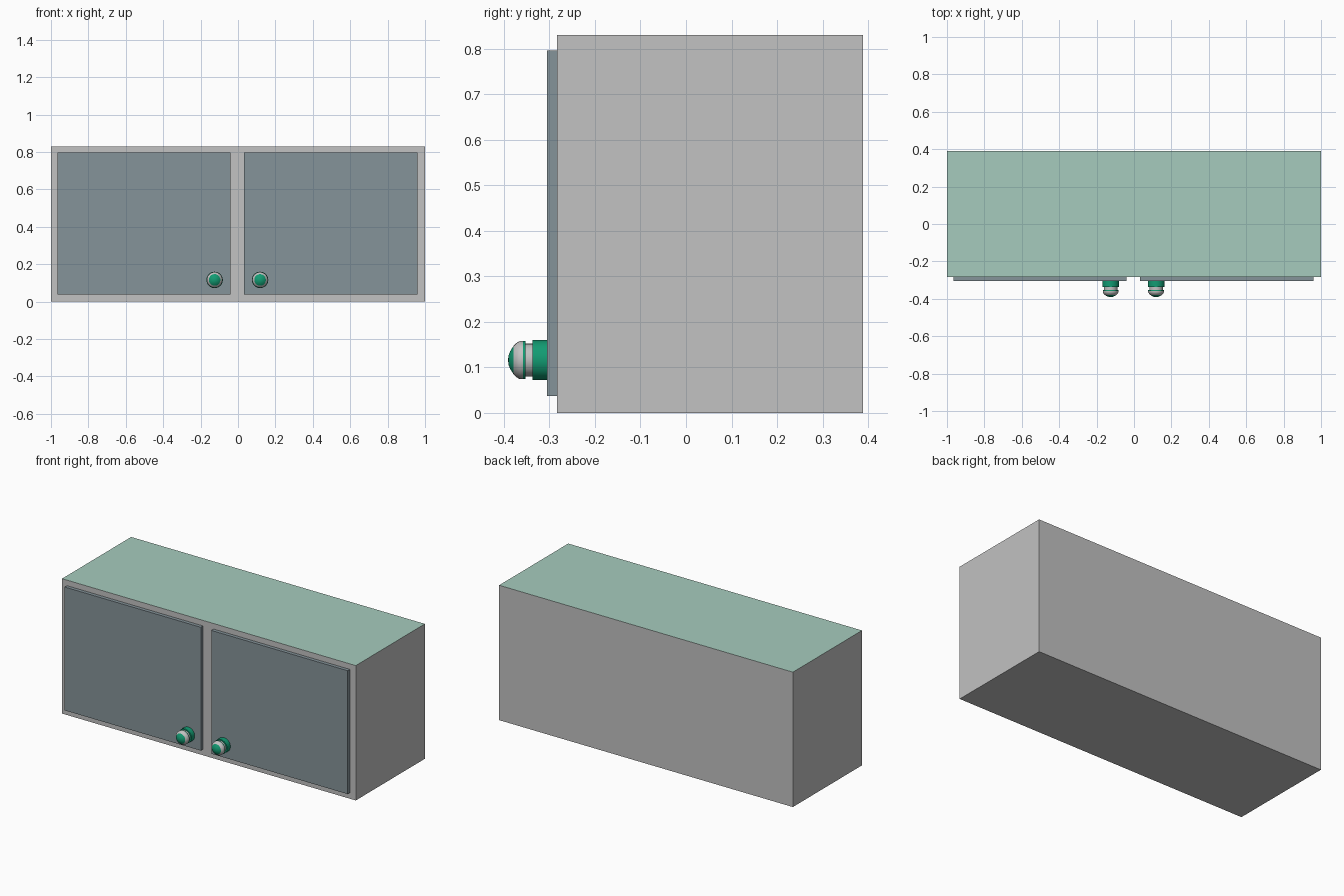
import bpy, bmesh, math

if "Cube" in bpy.data.objects:
    bpy.data.objects.remove(bpy.data.objects["Cube"])


def material(name, rgb):
    m = bpy.data.materials.new(name)
    m.diffuse_color = (*rgb, 1)
    m.use_nodes = True
    m.node_tree.nodes["Principled BSDF"].inputs["Base Color"].default_value = m.diffuse_color
    return m


grey = material("light_grey", (0.54, 0.54, 0.54))
pale_green = material("pale_green", (0.38, 0.60, 0.51))
slate = material("slate_blue", (0.235, 0.295, 0.32))
green = material("bright_green", (0.006, 0.33, 0.17))


def finish(name, bm, mats):
    bmesh.ops.recalc_face_normals(bm, faces=bm.faces)
    me = bpy.data.meshes.new(name)
    bm.to_mesh(me)
    bm.free()
    for m in mats:
        me.materials.append(m)
    ob = bpy.data.objects.new(name, me)
    bpy.context.collection.objects.link(ob)
    return ob


def box(name, lo, hi, mats):
    bm = bmesh.new()
    bmesh.ops.create_cube(bm, size=1)
    for v in bm.verts:
        v.co = [(a + b) / 2 + c * (b - a) for a, b, c in zip(lo, hi, v.co)]
    return finish(name, bm, mats)


# Knob profile: radius, y, colour of the band leading to the next point
PROFILE = [
    (0.0, -0.304, 0), (0.044, -0.304, 0), (0.044, -0.337, 0), (0.036, -0.337, 1),
    (0.036, -0.353, 0), (0.042, -0.353, 0), (0.042, -0.358, 1), (0.042, -0.365, 1),
    (0.038, -0.372, 1), (0.031, -0.379, 0), (0.020, -0.386, 0), (0.010, -0.390, 0),
    (0.0, -0.391, 0),
]


def knob(name, x, z, sides=32):
    bm = bmesh.new()
    rings = []
    for r, y, _ in PROFILE:
        n = sides if r else 1
        rings.append([bm.verts.new((x + r * math.cos(2 * math.pi * i / sides), y,
                                    z + r * math.sin(2 * math.pi * i / sides)))
                      for i in range(n)])
    for a, b, (_, _, col) in zip(rings, rings[1:], PROFILE):
        for i in range(sides):
            j = (i + 1) % sides
            loop = [a[i % len(a)], a[j % len(a)], b[j % len(b)], b[i % len(b)]]
            f = bm.faces.new(list(dict.fromkeys(loop)))
            f.material_index = col
    ob = finish(name, bm, [green, grey])
    bpy.ops.object.select_all(action='DESELECT')
    ob.select_set(True)
    bpy.context.view_layer.objects.active = ob
    bpy.ops.object.shade_smooth_by_angle(angle=math.radians(35))


# Cabinet body with a pale green top face
body = box("cabinet_body", (-1, -0.283, 0), (1, 0.389, 0.83), [grey, pale_green])
for p in body.data.polygons:
    p.material_index = int(p.normal.z > 0.5)

# Doors and their knobs
for side, x0, x1, kx in (("left", -0.966, -0.040, -0.125), ("right", 0.032, 0.960, 0.118)):
    box(side + "_door", (x0, -0.305, 0.037), (x1, -0.282, 0.796), [slate])
    knob(side + "_knob", kx, 0.116)
